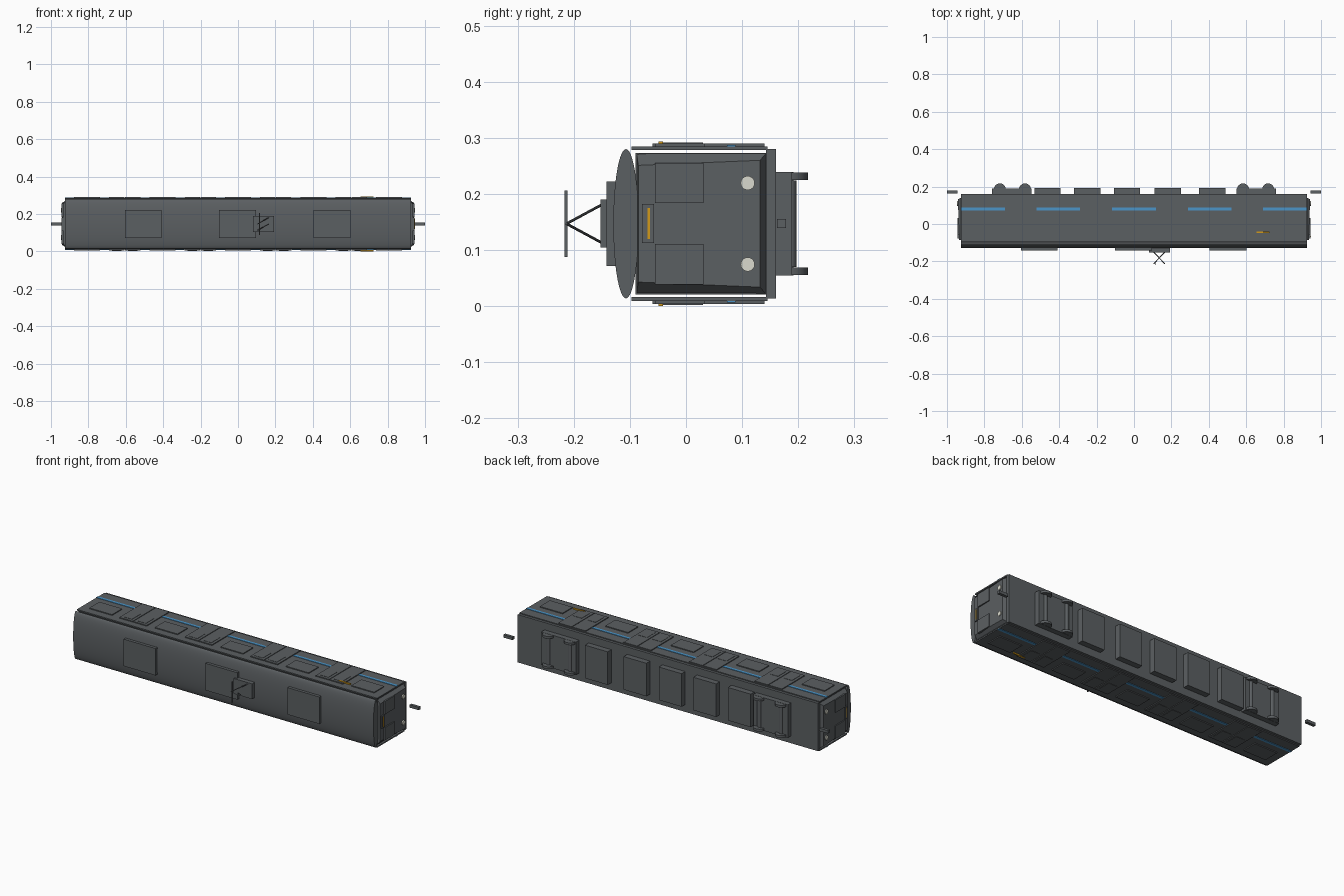
import bpy, bmesh, math
from mathutils import Vector

if "Cube" in bpy.data.objects:
    bpy.data.objects.remove(bpy.data.objects["Cube"])

def material(name, rgb):
    m = bpy.data.materials.new(name)
    m.diffuse_color = (*rgb, 1)
    m.use_nodes = True
    m.node_tree.nodes["Principled BSDF"].inputs["Base Color"].default_value = m.diffuse_color
    return m

GREY = material("dark grey", (0.105, 0.115, 0.122))
BLUE = material("stripe blue", (0.07, 0.30, 0.58))
AMBER = material("sign amber", (0.65, 0.32, 0.01))
LAMP = material("lamp white", (0.70, 0.70, 0.62))
ZC = 0.147  # centre plane of the carriage, which lies on its side

def finish(name, bm, mat):
    bmesh.ops.recalc_face_normals(bm, faces=bm.faces[:])
    me = bpy.data.meshes.new(name)
    bm.to_mesh(me)
    bm.free()
    me.materials.append(mat)
    ob = bpy.data.objects.new(name, me)
    bpy.context.collection.objects.link(ob)
    return ob

def box(name, x, y, z, mat=GREY):
    """Box from (min, max) pairs."""
    bm = bmesh.new()
    bmesh.ops.create_cube(bm, size=1)
    for v in bm.verts:
        v.co = [(a + b) / 2 + c * (b - a) for (a, b), c in zip((x, y, z), v.co)]
    return finish(name, bm, mat)

def rod(name, p, q, r, mat=GREY, sides=24, squash=1.0):
    """Cylinder between two points, optionally flattened in y."""
    p, q = Vector(p), Vector(q)
    bm = bmesh.new()
    bmesh.ops.create_cone(bm, cap_ends=True, segments=sides, radius1=r, radius2=r, depth=(q - p).length)
    rot = (q - p).to_track_quat('Z', 'Y').to_matrix()
    for v in bm.verts:
        v.co = rot @ v.co
        v.co.y *= squash
        v.co += (p + q) / 2
    ob = finish(name, bm, mat)
    for f in ob.data.polygons:
        f.use_smooth = len(f.vertices) == 4 and sides > 8
    return ob

def side_plate(name, x, y, lo, hi, mat=GREY):
    """Plate on both long sides, lo..hi measured out from the centre plane."""
    for s, label in ((1, "left"), (-1, "right")):
        box(f"{name}_{label}", x, y, tuple(sorted((ZC + s * lo, ZC + s * hi))), mat)

# Body, floor and long roof
box("body_core", (-0.92, 0.92), (-0.09, 0.145), (0.021, 0.273))
box("underframe", (-0.925, 0.925), (0.143, 0.16), (0.014, 0.28))
rod("roof", (-0.925, -0.107, ZC), (0.925, -0.107, ZC), 0.133, sides=64, squash=0.0225 / 0.133)
side_plate("side_wall", (-0.925, 0.925), (-0.097, 0.145), 0.131, 0.138)

# Doors between the window bays
for i, x in enumerate((-0.605, -0.202, 0.202, 0.605)):
    for d in (-0.043, 0.043):
        c = x + d
        side_plate(f"door_leaf_{i}", (c - 0.041, c + 0.041), (-0.06, 0.14), 0.137, 0.143)
        side_plate(f"door_window_{i}", (c - 0.026, c + 0.026), (-0.045, 0.03), 0.142, 0.1445)

# Windows and blue stripe sections
for i, (a, b) in enumerate(((-0.925, -0.69), (-0.52, -0.288), (-0.118, 0.118), (0.288, 0.52), (0.69, 0.925))):
    c = (a + b) / 2
    side_plate(f"window_{i}", (c - 0.07, c + 0.07), (-0.055, 0.033), 0.137, 0.143)
    side_plate(f"blue_stripe_{i}", (a, b), (0.073, 0.088), 0.137, 0.1405, BLUE)
side_plate("side_sign", (0.655, 0.725), (-0.049, -0.041), 0.14, 0.1465, AMBER)

# Cab ends, mirrored along x
for s, label in ((1, "front"), (-1, "rear")):
    def xs(a, b):
        return tuple(sorted((s * a, s * b)))
    bm = bmesh.new()
    base = [(-0.088, 0.126), (0.143, 0.126), (0.143, -0.126), (-0.088, -0.126)]
    nose = [(-0.085, 0.104), (0.132, 0.113), (0.132, -0.113), (-0.085, -0.104)]
    back = [bm.verts.new((s * 0.918, y, ZC + z)) for y, z in base]
    tip = [bm.verts.new((s * (0.936 if y < 0 else 0.941), y, ZC + z)) for y, z in nose]
    bm.faces.new(back)
    bm.faces.new(tip)
    for k in range(4):
        n = (k + 1) % 4
        bm.faces.new((back[k], back[n], tip[n], tip[k]))
    finish(f"cab_{label}", bm, GREY)
    for w in (1, -1):
        z = ZC + w * 0.0725
        box(f"cab_window_{label}", xs(0.932, 0.944), (-0.055, 0.031), (z - 0.036, z + 0.036))
        rod(f"headlight_{label}", (s * 0.93, 0.11, z), (s * 0.946, 0.11, z), 0.0125, LAMP)
    box(f"sign_panel_{label}", xs(0.93, 0.943), (-0.078, -0.057), (0.113, 0.182))
    box(f"sign_display_{label}", xs(0.938, 0.945), (-0.069, -0.064), (0.12, 0.175), AMBER)
    box(f"coupler_{label}", xs(0.945, 1.0), (0.162, 0.178), (0.139, 0.155))

    # Bogie with two wheelsets under this end
    box(f"bogie_{label}", xs(0.547, 0.76), (0.158, 0.189), (0.055, 0.239))
    for k, x in enumerate((0.583, 0.717)):
        rod(f"axle_{label}_{k}", (s * x, 0.185, 0.07), (s * x, 0.185, 0.224), 0.012)
        for w in (1, -1):
            rod(f"wheel_{label}_{k}", (s * x, 0.185, ZC + w * 0.078), (s * x, 0.185, ZC + w * 0.091), 0.032)

# Equipment boxes below the floor
for i, x in enumerate((-0.463, -0.25, -0.037, 0.18, 0.418)):
    box(f"equipment_box_{i}", (x - 0.07, x + 0.07), (0.158, 0.192), (0.055, 0.239))

# Roof units
for i, x in enumerate((-0.507, -0.003, 0.503)):
    box(f"roof_unit_{i}", (x - 0.098, x + 0.098), (-0.142, -0.118), (0.072, 0.222))

# Pantograph
box("pantograph_base", (0.08, 0.193), (-0.152, -0.128), (0.105, 0.19))
rod("pantograph_arm_upper", (0.165, -0.15, 0.181), (0.105, -0.213, ZC), 0.0025, sides=8)
rod("pantograph_arm_lower", (0.105, -0.15, 0.113), (0.165, -0.213, ZC), 0.0025, sides=8)
box("pantograph_head", (0.111, 0.117), (-0.2165, -0.2115), (0.088, 0.206))
